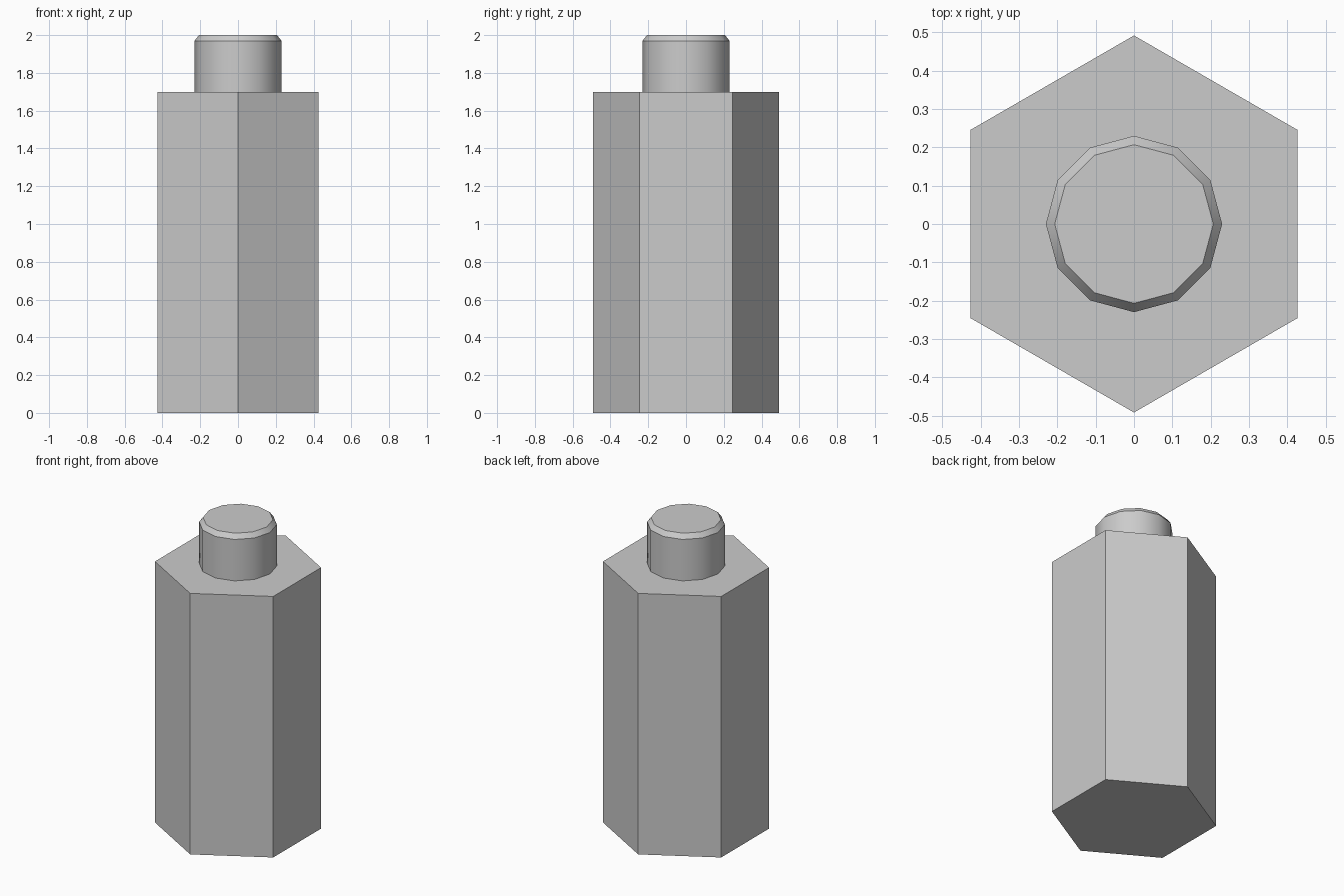
import bpy, bmesh, math

cube = bpy.data.objects.get("Cube")
if cube:
    bpy.data.objects.remove(cube, do_unlink=True)

GREY = (0.6, 0.6, 0.6, 1.0)
metal = bpy.data.materials.new("plain grey metal")
metal.use_nodes = True
metal.diffuse_color = GREY
metal.node_tree.nodes["Principled BSDF"].inputs["Base Color"].default_value = GREY


def prism(name, sides, profile):
    """Capped prism through (radius, height) rings, with a corner on the y axis."""
    bm = bmesh.new()
    rings = []
    for radius, z in profile:
        angles = [math.pi / 2 + math.tau * i / sides for i in range(sides)]
        rings.append([bm.verts.new((radius * math.cos(a), radius * math.sin(a), z))
                      for a in angles])
    for low, high in zip(rings, rings[1:]):
        for i in range(sides):
            j = (i + 1) % sides
            bm.faces.new((low[i], low[j], high[j], high[i]))
    bm.faces.new(rings[0][::-1])
    bm.faces.new(rings[-1])
    mesh = bpy.data.meshes.new(name)
    bm.to_mesh(mesh)
    bm.free()
    mesh.materials.append(metal)
    obj = bpy.data.objects.new(name, mesh)
    bpy.context.collection.objects.link(obj)
    return obj


# Hexagonal body, flat shaded
prism("hex_body", 6, [(0.492, 0), (0.492, 1.7)])

# Round stud with a chamfered tip, rounded shading around the sides
stud = prism("top_stud", 12, [(0.23, 1.7), (0.23, 1.97), (0.207, 2.0)])
bpy.ops.object.select_all(action="DESELECT")
stud.select_set(True)
bpy.context.view_layer.objects.active = stud
bpy.ops.object.shade_smooth_by_angle(angle=math.radians(31))
